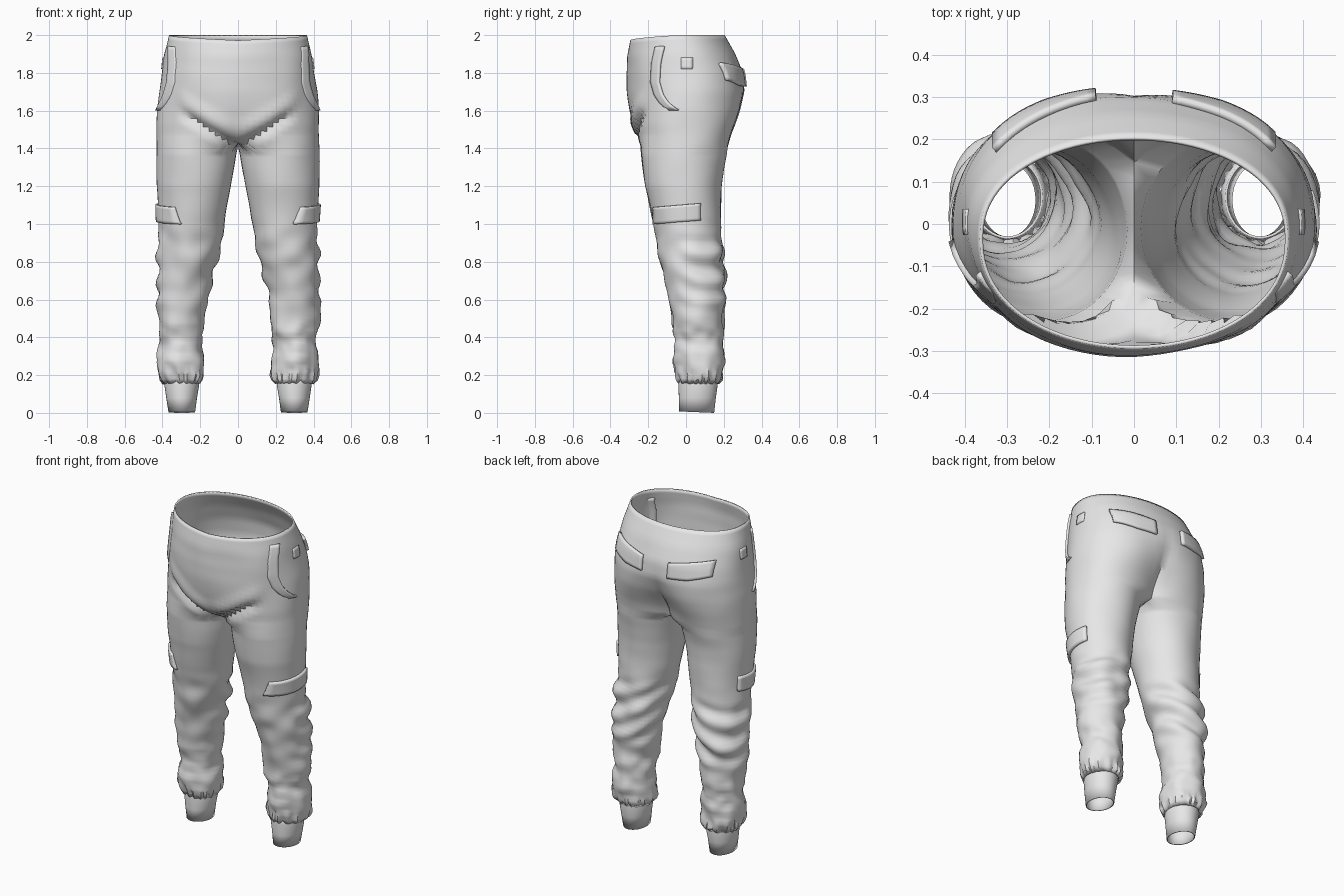
import bpy, bmesh, math
from mathutils import Vector, noise
from mathutils.bvhtree import BVHTree

if "Cube" in bpy.data.objects:
    bpy.data.objects.remove(bpy.data.objects["Cube"])

cloth = bpy.data.materials.new("grey_cloth")
cloth.use_nodes = True
cloth.diffuse_color = (0.8, 0.8, 0.8, 1)
cloth.node_tree.nodes["Principled BSDF"].inputs["Base Color"].default_value = (0.8, 0.8, 0.8, 1)


def finish(name, bm, thickness, angle=40):
    """Turn a bmesh sheet into a smooth object with cloth thickness."""
    mesh = bpy.data.meshes.new(name)
    bm.to_mesh(mesh)
    bm.free()
    mesh.materials.append(cloth)
    obj = bpy.data.objects.new(name, mesh)
    bpy.context.collection.objects.link(obj)
    solid = obj.modifiers.new("thickness", 'SOLIDIFY')
    solid.thickness, solid.offset = thickness, -1
    bpy.ops.object.select_all(action='DESELECT')
    obj.select_set(True)
    bpy.context.view_layer.objects.active = obj
    bpy.ops.object.shade_smooth_by_angle(angle=math.radians(angle))
    return obj


def sample(table, z):
    """Interpolate rows of (z, values...) sorted from high to low."""
    for a, b in zip(table, table[1:]):
        if z >= b[0] - 1e-6:
            t = min(1, max(0, (a[0] - z) / (a[0] - b[0])))
            return [p + (q - p) * t for p, q in zip(a[1:], b[1:])]
    return list(table[-1][1:])


def bump(v, lo, hi, soft):
    """Window that is 1 between lo and hi and fades over soft."""
    t = min(1, max(0, min(v - lo, hi - v) / soft + 1))
    return t * t * (3 - 2 * t)


# Hips: z, front y, back y, side x, front and back arc angles
HIPS = [(2.0, -.295, .205, .365, 90, 90), (1.9, -.312, .262, .388, 90, 91),
        (1.8, -.318, .298, .403, 90, 95), (1.7, -.312, .305, .418, 90, 103),
        (1.6, -.298, .283, .428, 91, 116), (1.53, -.285, .26, .43, 94, 127),
        (1.47, -.258, .238, .43, 106, 135), (1.41, -.24, .222, .43, 140, 140)]
# Legs: z, front y, back y, inner x, outer x
LEGS = [(1.375, -.238, .215, .008, .43), (1.3, -.23, .2, .02, .43),
        (1.2, -.218, .19, .04, .43), (1.1, -.195, .185, .058, .424),
        (1.0, -.172, .185, .075, .42), (.9, -.155, .185, .092, .422),
        (.8, -.132, .197, .112, .428), (.7, -.112, .207, .135, .43),
        (.6, -.095, .2, .155, .428), (.5, -.075, .197, .172, .424),
        (.4, -.062, .197, .186, .418), (.3, -.06, .198, .188, .422),
        (.22, -.062, .197, .18, .425), (.18, -.058, .193, .18, .418),
        (.155, -.045, .175, .2, .395)]
ARC, INNER = 40, 8


def hip_ring(z):
    front, back, side, af, ab = sample(HIPS, z)
    cy = (front + back) / 2 + .01
    pts = []
    for i in range(ARC + 1):
        t = 2 * i / ARC - 1
        lim = math.radians(af if t < 0 else ab)
        a = t * lim
        rx = side / (1 - math.cos(lim))
        x = max(0, rx * (math.cos(a) - math.cos(lim)))
        s = abs(math.sin(a)) ** .9
        y = cy + s * ((front - cy) if t < 0 else (back - cy))
        dip = .028 * max(0, -t) * max(0, (z - 1.7) / .3)
        pts.append((x if 0 < i < ARC else 0, y, z - dip))
    return pts


def leg_ring(z, row=None):
    front, back, xi, xo = row or sample(LEGS, z)
    cx, cy, rx, ry = (xi + xo) / 2, (front + back) / 2, (xo - xi) / 2, (back - front) / 2
    angles = [math.radians(-140 + 280 * i / ARC) for i in range(ARC + 1)]
    angles += [math.radians(140 + 80 * k / INNER) for k in range(1, INNER)]
    return [(max(.006, cx + rx * math.cos(a)), cy + ry * math.sin(a), z) for a in angles]


def skin(bm, upper, lower, s, closed):
    n = len(lower)
    for i in range(n if closed else ARC):
        j = (i + 1) % n
        f = (upper[i], lower[i], lower[j], upper[j])
        bm.faces.new(f if s > 0 else f[::-1])


# Trouser body: hips split into two legs at the crotch
bm = bmesh.new()
for s in (1, -1):
    def add(pts):
        return [bm.verts.new((s * x, y, z)) for x, y, z in pts]
    hips = [add(hip_ring(2 - .59 * r / 24)) for r in range(25)]
    for a, b in zip(hips, hips[1:]):
        skin(bm, a, b, s, False)
    # seam under the crotch closes the top of each leg
    first, last = hips[-1][0].co, hips[-1][-1].co
    seam = [last.lerp(first, k / INNER) for k in range(1, INNER)]
    rows = [hips[-1] + [bm.verts.new(p) for p in seam]]
    rows += [add(leg_ring(1.375 - 1.22 * r / 56)) for r in range(57)]
    for a, b in zip(rows, rows[1:]):
        skin(bm, a, b, s, True)
bmesh.ops.remove_doubles(bm, verts=bm.verts, dist=1e-4)
bm.normal_update()


def fold(co):
    """Height of the cloth folds at a point."""
    x, y, z = co
    ax = abs(x)
    # loose creases in the lower legs, finer towards the hem
    loose = bump(z, .24, .9, .15)
    d = .020 * loose * noise.noise((x * 7, y * 7, z * 9))
    d += .012 * bump(z, .2, .42, .1) * noise.noise((x * 14, y * 14, z * 20))
    # diagonal folds behind the knee
    wave = math.sin((z + .45 * (ax - .28) + .25 * y) * 2 * math.pi / .13 + (1 if x > 0 else 2.2))
    d += .011 * wave * bump(z, .62, .88, .1) * bump(y, .04, 1, .12)
    # gathered hem
    a = math.atan2(y - .07, ax - .3)
    d += .006 * math.sin(17 * a + 2 * math.sin(3 * a)) * bump(z, .165, .21, .03)
    # groin creases running up and out from the crotch
    below = 1.425 + .62 * ax - z
    if y < -.08 and z > 1.3:
        d -= .026 * bump(below, .015, .03, .03) * bump(ax, .03, .24, .08)
        d += .010 * bump(below, -.06, -.03, .05) * bump(ax, 0, .26, .08)
    # soft unevenness over the hips and thighs
    d += .008 * bump(z, .9, 1.85, .12) * noise.noise((x * 5, y * 5, z * 5))
    return d


moves = [(v, v.normal * fold(v.co)) for v in bm.verts]
for v, m in moves:
    if abs(v.co.x) < 1e-4:
        m.x = 0
    elif abs(v.co.x) < .03:
        m *= .3
    v.co += m
bm.normal_update()
surface = BVHTree.FromBMesh(bm)
finish("trouser_body", bm, .008)

# Ribbed-in ankle cuffs, open at both ends
CUFF = [(.2, -.035, .16, .215, .383), (.15, -.04, .168, .205, .39),
        (.08, -.038, .158, .217, .38), (.004, -.036, .149, .227, .368)]
for side, s in (("left", 1), ("right", -1)):
    bm = bmesh.new()
    rows = [[bm.verts.new((s * x, y, z)) for x, y, z in leg_ring(r[0], r[1:])] for r in CUFF]
    for a, b in zip(rows, rows[1:]):
        skin(bm, a, b, s, True)
    # tiny drop to the floor at the back of the hem
    for v in rows[-1]:
        v.co.z += .008 * (.15 - v.co.y) / .19 - .004
    finish(side + "_ankle_cuff", bm, .006)


def patch(name, shape, axis, s, thick, nu=12, nv=6, taper=False):
    """Lay a sheet on the trousers; shape(u, v) gives (across, z)."""
    bm = bmesh.new()
    ray = Vector((-s, 0, 0)) if axis == 'x' else Vector((0, -1, 0))
    grid = []
    for j in range(nv + 1):
        line = []
        for i in range(nu + 1):
            h, z = shape(i / nu, j / nv)
            start = Vector((s, h, z)) if axis == 'x' else Vector((s * h, 1, z))
            hit, normal, _, _ = surface.ray_cast(start, ray)
            lift = thick * (i / nu if taper else 1)
            line.append(bm.verts.new(hit + normal * lift))
        grid.append(line)
    for j in range(nv):
        for i in range(nu):
            bm.faces.new((grid[j][i], grid[j][i + 1], grid[j + 1][i + 1], grid[j + 1][i]))
    bm.normal_update()
    if sum(f.normal.dot(ray) for f in bm.faces) > 0:
        bmesh.ops.reverse_faces(bm, faces=bm.faces)
    finish(name, bm, thick + .004, 35)


# Curved edge of the hip pockets: z, y
EDGE = [(1.94, -.115), (1.85, -.135), (1.75, -.14), (1.68, -.12), (1.63, -.085), (1.6, -.04)]


def back_flap(u, v):
    return .09 + .235 * u, 1.815 + .035 * u - (.10 - .012 * abs(2 * u - 1)) * v


def cargo_flap(u, v):
    return -.165 + .24 * u, 1.09 + .02 * u - .09 * v


def pocket_edge(u, v):
    z = 1.94 - .34 * v
    return sample(EDGE, z)[0] - .05 * (1 - u), z


def hip_tab(u, v):
    return -.025 + .06 * u, 1.88 - .06 * v


for side, s in (("left", 1), ("right", -1)):
    patch(side + "_back_pocket_flap", back_flap, 'y', s, .016)
    patch(side + "_cargo_pocket_flap", cargo_flap, 'x', s, .014)
    patch(side + "_hip_pocket_edge", pocket_edge, 'x', s, .013, 4, 16, True)
    patch(side + "_hip_tab", hip_tab, 'x', s, .006, 4, 4)
